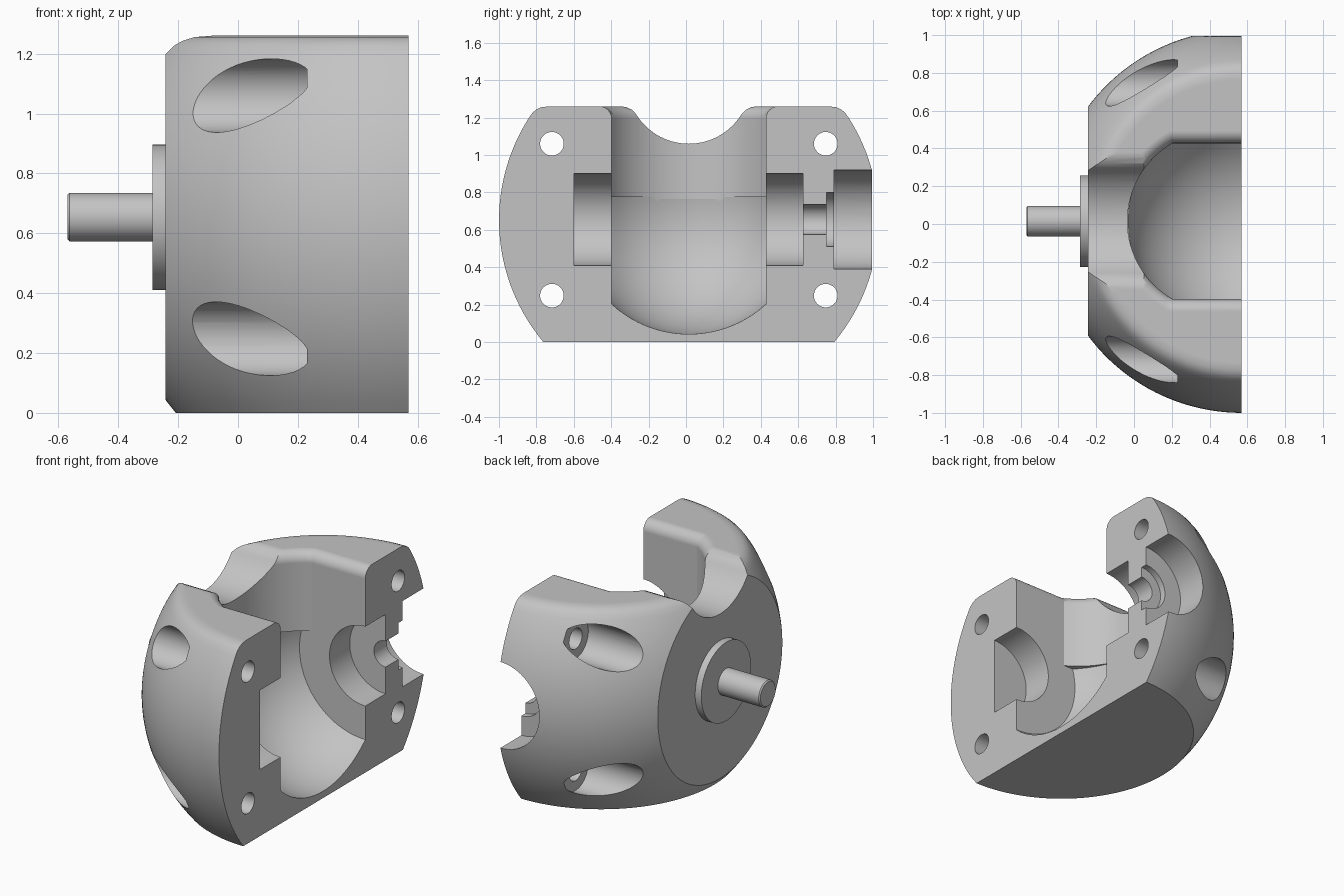
import bpy, bmesh
from math import sin, cos, asin, sqrt, pi
from mathutils import Vector

old = bpy.data.objects.get("Cube")
if old:
    bpy.data.objects.remove(old, do_unlink=True)

CX, CY, CZ = 0.57, 0.015, 0.652   # shared centre of shell, cavity and bores
R_OUT, R_IN = 1.015, 0.61
TOP = 1.26
HALF = 0.4125                     # half width of the cavity

grey = bpy.data.materials.new("plain_grey")
grey.use_nodes = True
grey.diffuse_color = (0.55, 0.55, 0.55, 1)
grey.node_tree.nodes["Principled BSDF"].inputs["Base Color"].default_value = (0.55, 0.55, 0.55, 1)


def loft(name, rings, cuts=()):
    """Skin closed rings, cap the ends, then trim by planes (point, outward normal)."""
    bm = bmesh.new()
    loops = [[bm.verts.new(p) for p in ring] for ring in rings]
    n = len(loops[0])
    for a, b in zip(loops, loops[1:]):
        for i in range(n):
            j = (i + 1) % n
            bm.faces.new((a[i], a[j], b[j], b[i]))
    bm.faces.new(loops[0])
    bm.faces.new(loops[-1])
    for point, normal in cuts:
        geom = bm.verts[:] + bm.edges[:] + bm.faces[:]
        res = bmesh.ops.bisect_plane(bm, geom=geom, dist=1e-6, plane_co=point,
                                     plane_no=normal, clear_outer=True)
        edges = [e for e in res["geom_cut"] if isinstance(e, bmesh.types.BMEdge)]
        bmesh.ops.holes_fill(bm, edges=edges, sides=0)
    bmesh.ops.recalc_face_normals(bm, faces=bm.faces[:])
    mesh = bpy.data.meshes.new(name)
    bm.to_mesh(mesh)
    bm.free()
    mesh.materials.append(grey)
    ob = bpy.data.objects.new(name, mesh)
    bpy.context.collection.objects.link(ob)
    return ob


def lathe(name, profile, axis, origin, segs=64, cuts=()):
    """Revolve (radius, height) points round an axis through origin."""
    rings = []
    for r, h in profile:
        ring = []
        for i in range(segs):
            a = 2 * pi * (i + 0.5) / segs
            u, v = r * cos(a), r * sin(a)
            p = {"x": (h, u, v), "y": (u, h, v), "z": (u, v, h)}[axis]
            ring.append(Vector(origin) + Vector(p))
        rings.append(ring)
    return loft(name, rings, cuts)


def select_only(ob):
    bpy.ops.object.select_all(action='DESELECT')
    ob.select_set(True)
    bpy.context.view_layer.objects.active = ob


def finish(ob):
    select_only(ob)
    bpy.ops.object.shade_smooth_by_angle(angle=0.5)


# Housing shell: sphere with flat base, softened flat top, flat back and one trimmed side
zs = [1.2 * i / 32 for i in range(33)]
profile = [(sqrt(R_OUT ** 2 - (z - CZ) ** 2), z) for z in zs]
profile += [(0.835, 1.227), (0.815, 1.243), (0.79, 1.255), (0.75, TOP)]
shell = lathe("housing_shell", profile, "z", (CX, CY, 0), 128,
              [((CX, 0, 0), (1, 0, 0)), ((-0.243, 0, 0), (-1, 0, 0)), ((0, 1, 0), (0, 1, 0))])

# Lower cavity: sphere clipped by two side walls, up to the step
ys = [HALF * (i / 12 - 1) for i in range(25)]
cutters = [lathe("cavity_cutter", [(sqrt(R_IN ** 2 - y * y), y) for y in ys], "y",
                 (CX, CY, CZ), 96, [((0, 0, 0.775), (0, 0, 1))])]


# Upper cavity: rounded slot opening upward with a flared lip
def slot_ring(offset, z):
    r, w = 0.475 + offset, HALF + offset
    end = asin(w / r)
    arc = [end * (i / 16 - 1) for i in range(33)]
    pts = [(0.44 - r * cos(a), CY + r * sin(a), z) for a in arc]
    return [(0.8, CY - w, z)] + pts + [(0.8, CY + w, z)]


lip = 0.065
flare = [slot_ring(lip * (1 - cos(a)), TOP - lip + lip * sin(a))
         for a in [pi / 2 * i / 8 for i in range(9)]]
cutters.append(loft("slot_cutter", [slot_ring(0, 0.765)] + flare + [slot_ring(lip, 1.5)]))

# Neck notch through the back wall, with rounded shoulders
arc_end = asin(0.27 / 0.33)
half = [(0.33 * sin(a), 1.39 - 0.33 * cos(a)) for a in [arc_end * i / 14 for i in range(15)]]
half += [(0.285, 1.222), (0.305, 1.242), (0.335, 1.256), (0.37, 1.261), (0.37, 1.5)]
section = [(-y, z) for y, z in half[:0:-1]] + half
cutters.append(loft("notch_cutter", [[(x, CY + y, z) for y, z in section] for x in (-0.5, 0.22)]))

# Stepped cross bore
bore = [(0.245, -0.6), (0.245, 0.625), (0.08, 0.625), (0.08, 0.75),
        (0.145, 0.75), (0.145, 0.79), (0.265, 0.79), (0.265, 1.2)]
cutters.append(lathe("bore_cutter", bore, "y", (CX, 0, 0.655)))

# Four counterbored bolt holes
bolt = [(0.123, -0.6), (0.123, 0.23), (0.063, 0.23), (0.063, 0.8)]
for sy in (-1, 1):
    for sz in (-1, 1):
        cutters.append(lathe("bolt_cutter", bolt, "x", (0, CY + sy * 0.732, 0.654 + sz * 0.406), 48))

select_only(shell)
for c in cutters:
    mod = shell.modifiers.new("cut", 'BOOLEAN')
    mod.operation = 'DIFFERENCE'
    mod.solver = 'EXACT'
    mod.object = c
    bpy.ops.object.modifier_apply(modifier=mod.name)
for c in cutters:
    bpy.data.objects.remove(c, do_unlink=True)
finish(shell)
shell.modifiers.new("even_normals", 'WEIGHTED_NORMAL').keep_sharp = True

# Rear flange and shaft
finish(lathe("rear_flange", [(0.243, -0.285), (0.243, -0.2)], "x", (0, CY, 0.654)))
finish(lathe("rear_shaft", [(0.074, -0.57), (0.081, -0.563), (0.081, -0.25)], "x", (0, CY, 0.654), 48))
